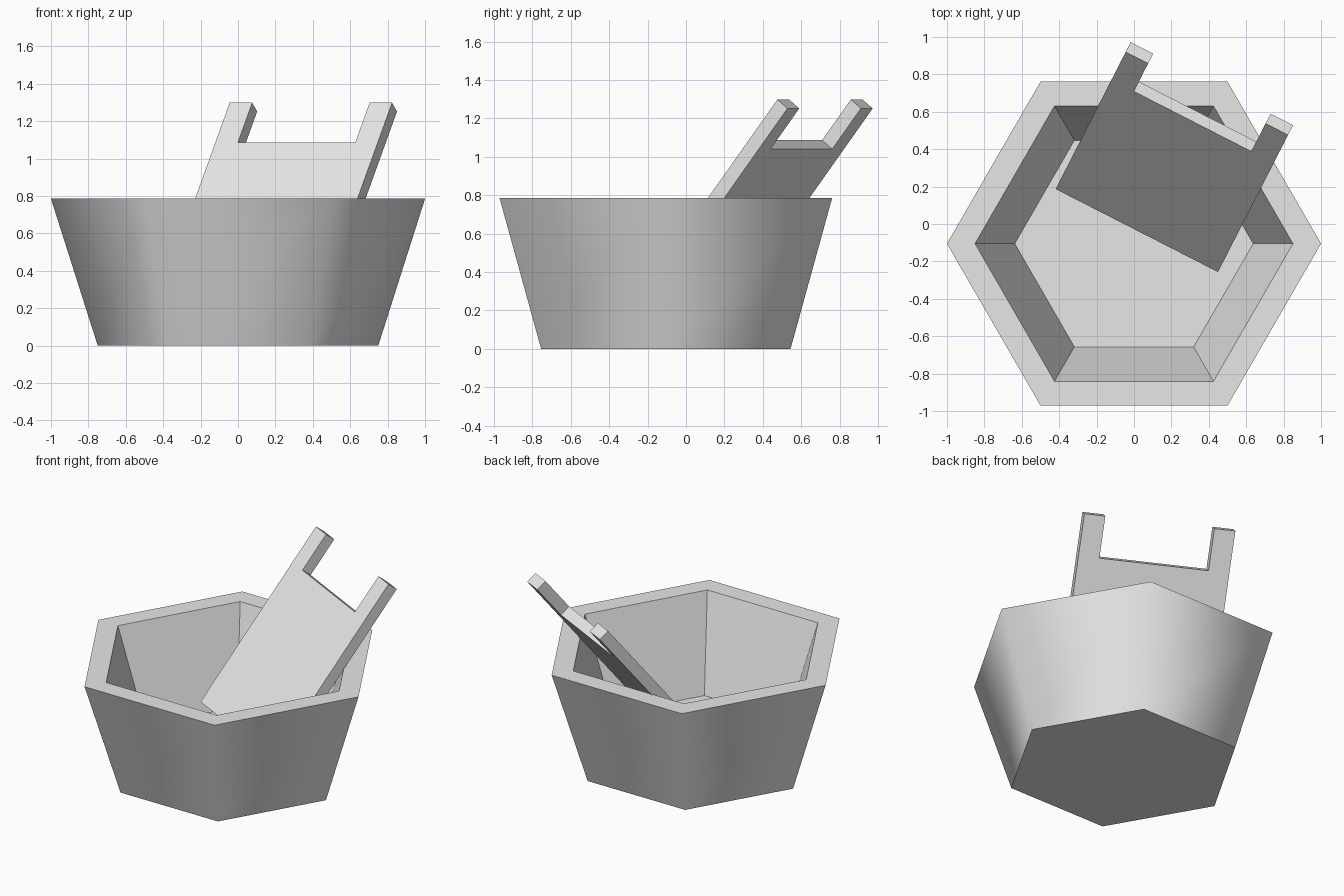
import bpy, bmesh, math
from mathutils import Vector, Matrix

if "Cube" in bpy.data.objects:
    bpy.data.objects.remove(bpy.data.objects["Cube"])

grey = bpy.data.materials.new("light grey")
grey.diffuse_color = (0.8, 0.8, 0.8, 1)
grey.use_nodes = True
grey.node_tree.nodes["Principled BSDF"].inputs["Base Color"].default_value = grey.diffuse_color


def add_object(name, bm):
    bmesh.ops.recalc_face_normals(bm, faces=bm.faces)
    mesh = bpy.data.meshes.new(name)
    bm.to_mesh(mesh)
    bm.free()
    mesh.materials.append(grey)
    obj = bpy.data.objects.new(name, mesh)
    bpy.context.collection.objects.link(obj)
    return obj


# Hexagonal tub: outer base, outer rim, inner rim, inner floor
SIDES, CENTRE_Y = 6, -0.105
profile = [(0.75, 0.0), (1.0, 0.785), (0.85, 0.785), (0.6375, 0.15)]
bm = bmesh.new()
rings = [[bm.verts.new((r * math.cos(math.tau * i / SIDES),
                        CENTRE_Y + r * math.sin(math.tau * i / SIDES), z))
          for i in range(SIDES)] for r, z in profile]
for k, (lower, upper) in enumerate(zip(rings, rings[1:])):
    for i in range(SIDES):
        j = (i + 1) % SIDES
        face = bm.faces.new((lower[i], lower[j], upper[j], upper[i]))
        face.smooth = k == 0          # only the outer wall is smooth
bm.faces.new(rings[0])
bm.faces.new(rings[-1])
for edge in bm.edges:
    if not all(f.smooth for f in edge.link_faces):
        edge.smooth = False
add_object("tub", bm)

# Leaning board with two prongs, outlined in its own plane (u across, w up)
HALF_W, PRONG, THICK = 0.4875, 0.135, 0.075
LENGTH, NOTCH = 1.325, 0.27
half = [(HALF_W, 0), (HALF_W, LENGTH), (HALF_W - PRONG, LENGTH),
        (HALF_W - PRONG, LENGTH - NOTCH)]
outline = half + [(-u, w) for u, w in reversed(half)]

bm = bmesh.new()
front = bm.faces.new([bm.verts.new((u, w, 0)) for u, w in outline])
back = bmesh.ops.extrude_face_region(bm, geom=[front])["geom"]
bmesh.ops.translate(bm, vec=(0, 0, -THICK),
                    verts=[v for v in back if isinstance(v, bmesh.types.BMVert)])
board = add_object("pronged_board", bm)

# Tilt back, turn, and rest its lower front edge inside the tub
turn = math.atan2(-0.455, 0.89)
tilt = math.radians(51.6)
board.matrix_world = (Matrix.Translation(Vector((0.015, -0.035, 0.26)))
                      @ Matrix.Rotation(turn, 4, 'Z')
                      @ Matrix.Rotation(tilt, 4, 'X'))
